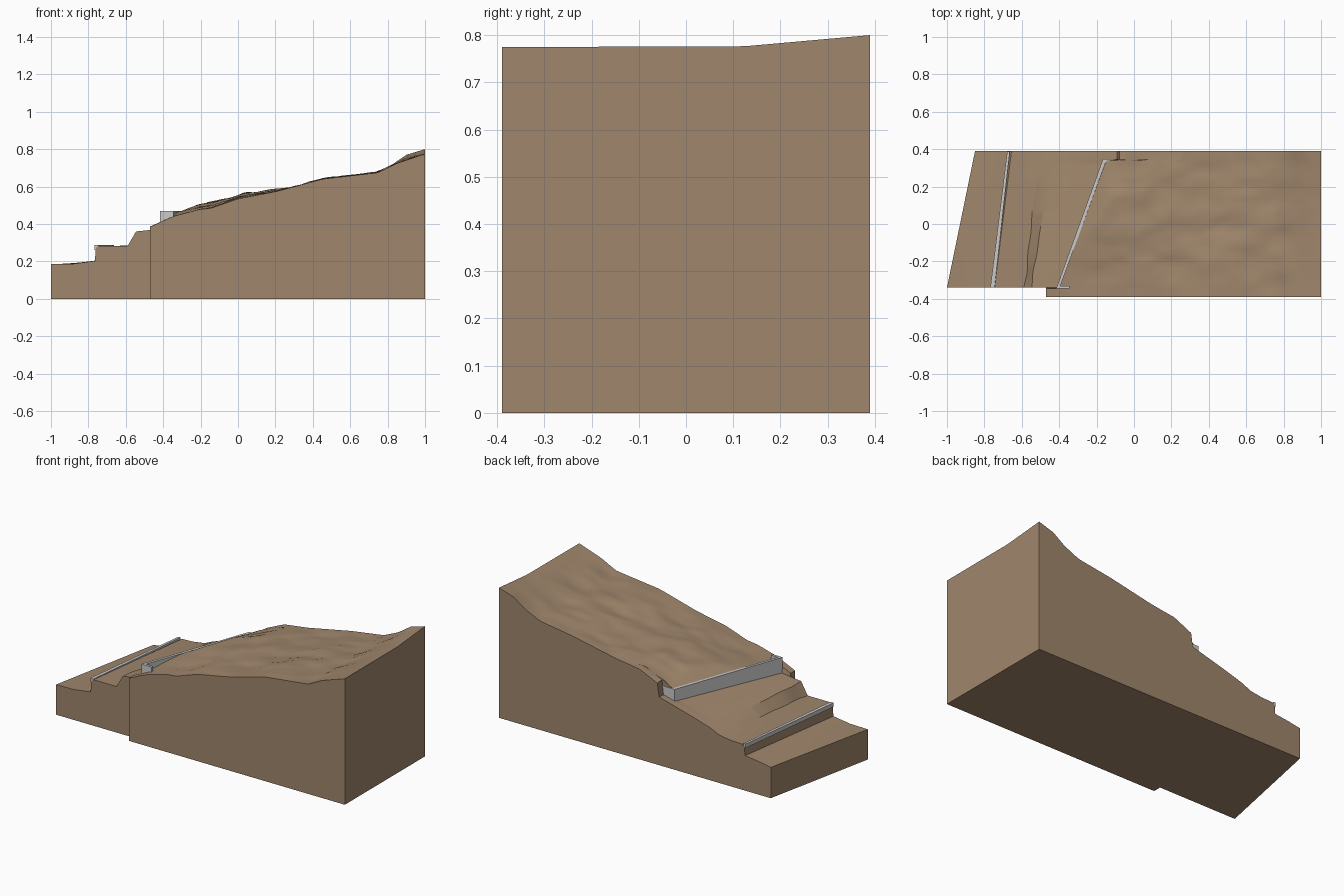
import bpy, bmesh
from mathutils import Vector, noise

if "Cube" in bpy.data.objects:
    bpy.data.objects.remove(bpy.data.objects["Cube"])

brown = bpy.data.materials.new("earth")
brown.diffuse_color = (0.35, 0.24, 0.15, 1)
brown.use_nodes = True
brown.node_tree.nodes["Principled BSDF"].inputs["Base Color"].default_value = brown.diffuse_color


def finish(name, bm, mat=None):
    bmesh.ops.recalc_face_normals(bm, faces=bm.faces[:])
    me = bpy.data.meshes.new(name)
    bm.to_mesh(me)
    bm.free()
    ob = bpy.data.objects.new(name, me)
    bpy.context.collection.objects.link(ob)
    if mat:
        me.materials.append(mat)
    return ob


def prism(name, pts, z0, z1):
    bm = bmesh.new()
    f = bm.faces.new([bm.verts.new((x, y, z0)) for x, y in pts])
    top = bmesh.ops.extrude_face_region(bm, geom=[f])["geom"]
    for v in top:
        if isinstance(v, bmesh.types.BMVert):
            v.co.z = z1
    return finish(name, bm)


def lerp(a, b, t):
    return a + (b - a) * t


def profile(pts, x):
    for (x0, z0), (x1, z1) in zip(pts, pts[1:]):
        if x <= x1:
            return lerp(z0, z1, max(0, (x - x0) / (x1 - x0)))
    return pts[-1][1]


# Hillside profiles at the front, middle and back
FRONT = [(-.47, .385), (-.35, .44), (-.2, .48), (-.15, .483), (0, .535), (.2, .573),
         (.45, .64), (.75, .675), (.85, .725), (1, .775)]
MID = [(-.42, .45), (-.35, .47), (-.2, .515), (-.05, .537), (.03, .567), (.25, .585),
       (.5, .645), (.75, .675), (.85, .72), (.95, .765), (1, .776)]
BACK = [(-.16, .47), (-.08, .50), (.04, .555), (.2, .577), (.5, .637), (.72, .67),
        (.82, .715), (.9, .77), (1, .80)]

# Terrace breaklines: front x, front z, back x, back z
TERRACE = [(-1, .185, -.85, .19), (-.88, .187, -.76, .205), (-.765, .203, -.675, .215),
           (-.76, .272, -.67, .268), (-.745, .283, -.655, .28), (-.67, .283, -.58, .283),
           (-.59, .283, -.50, .295), (-.545, .36, -.44, .322), (-.47, .368, -.33, .355)]


def hill(x, y):
    if y < .12:
        t = (y + .39) / .51
        z = lerp(profile(FRONT, x), profile(MID, x), t * t * (3 - 2 * t))
    else:
        z = lerp(profile(MID, x), profile(BACK, x), (y - .12) / .27)
    fade = min(1, max(0, (x + .4) * 3)) * min(1, (1 - x) * 5)
    edge = min(1, (.39 - abs(y)) * 10)
    n = noise.noise(Vector((x * 5, y * 9, 1.7))) + .4 * noise.noise(Vector((x * 12, y * 22, 5)))
    return z + .013 * n * fade * edge


def terrain_row(y, cols=44):
    strip = y < -.342                      # narrow front strip beside the wall
    t = max(0, (y + .34) / .73)
    row = []
    for i, (xf, zf, xb, zb) in enumerate(TERRACE):
        x, z = lerp(xf, xb, t), lerp(zf, zb, t)
        if strip:
            row.append((x, y, hill(x, y)) if i == len(TERRACE) - 1 else None)
        else:
            wob = noise.noise(Vector((y * 6, i, 0)))
            if i in (6, 7) and 0 < t < 1:
                x += .02 * wob
            row.append((x, y, z))
    wx = -.09 if y > .342 else -.41 + .25 * max(0, (y + .34) / .68)
    row.append((wx, y, hill(wx, y) if strip else lerp(.375, .42 if y > .342 else .40, t)))
    for j in range(cols + 1):
        x = lerp(wx + .012, 1, j / cols)
        z = hill(x, y)
        if not strip and y < .342:         # ground meets the top of the wall
            z = min(z, .462 + (x - wx) * .6)
        row.append((x, y, z))
    return row


# Terrain block: top sheet, sides pulled down, closed base
ys = [-.39, -.345] + [-.34 + .68 * i / 26 for i in range(27)] + [.345, .39]
bm = bmesh.new()
grid = [[bm.verts.new(p) if p else None for p in terrain_row(y)] for y in ys]
for r0, r1 in zip(grid, grid[1:]):
    for k in range(len(r0) - 1):
        quad = (r0[k], r0[k + 1], r1[k + 1], r1[k])
        if all(quad):
            bm.faces.new(quad)
rim = [e for e in bm.edges if e.is_boundary]
new = bmesh.ops.extrude_edge_only(bm, edges=rim)["geom"]
for v in new:
    if isinstance(v, bmesh.types.BMVert):
        v.co.z = 0
bmesh.ops.holes_fill(bm, edges=[e for e in bm.edges if e.is_boundary], sides=0)
terrain = finish("terrain", bm, brown)
bpy.context.view_layer.objects.active = terrain
terrain.select_set(True)
bpy.ops.object.shade_smooth_by_angle(angle=0.45)

# Upper retaining wall with short returns into the slope
prism("retaining_wall",
      [(-.345, -.346), (-.416, -.346), (-.166, .347), (-.08, .347),
       (-.08, .332), (-.152, .332), (-.394, -.331), (-.345, -.331)], .365, .47)

# Low kerb along the lower step
prism("lower_kerb", [(-.768, -.339), (-.678, .388), (-.664, .388), (-.746, -.339)], .262, .287)
